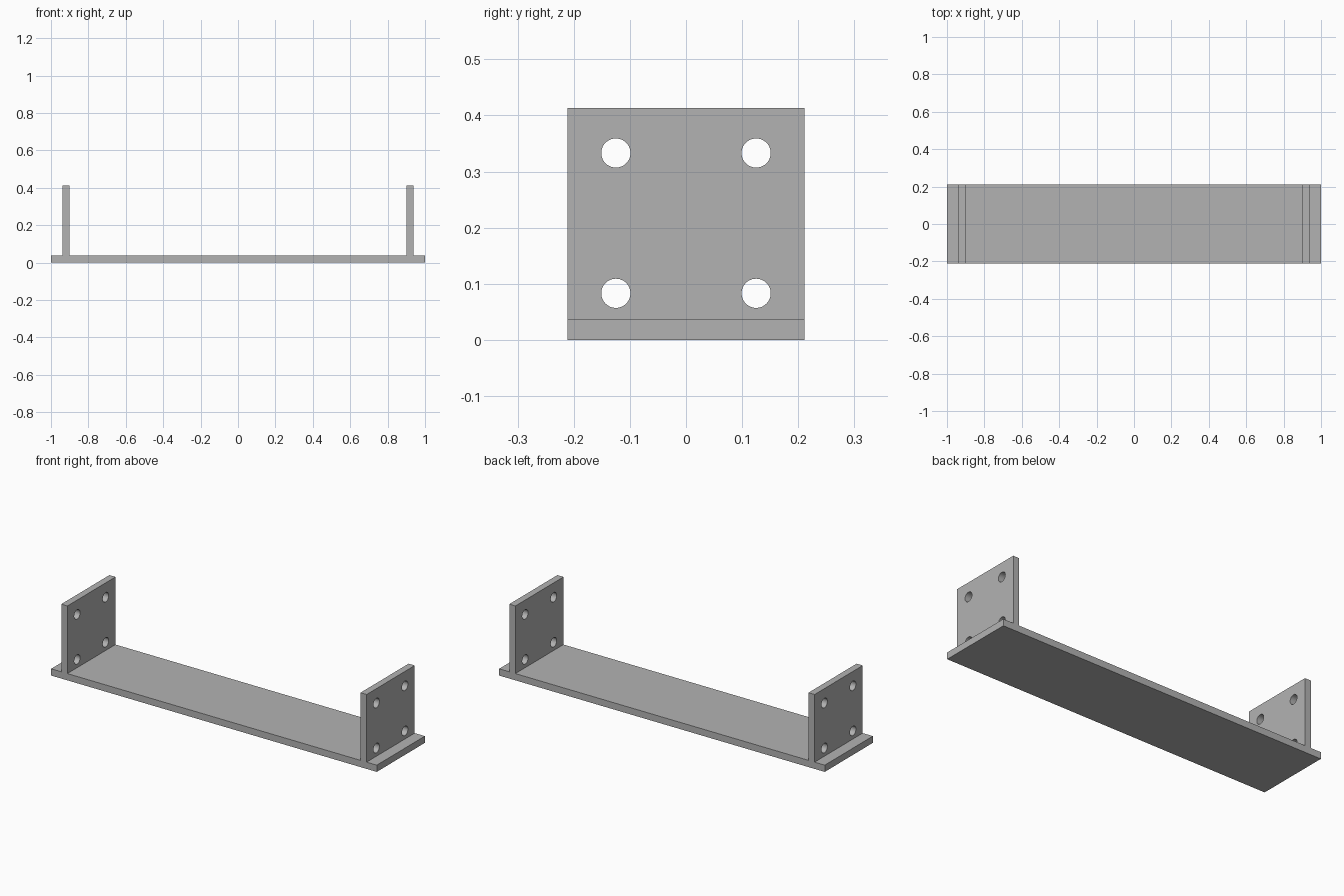
import bpy
from math import pi, radians

if "Cube" in bpy.data.objects:
    bpy.data.objects.remove(bpy.data.objects["Cube"])

DEPTH, THICK, HEIGHT = 0.422, 0.0375, 0.413
PLATE_X = 0.919
HOLE_Y, HOLE_Z, HOLE_R = 0.125, (0.083, 0.333), 0.026

grey = bpy.data.materials.new("plain grey")
grey.use_nodes = True
grey.diffuse_color = (0.45, 0.45, 0.45, 1)
grey.node_tree.nodes["Principled BSDF"].inputs["Base Color"].default_value = grey.diffuse_color


def box(name, size, location):
    bpy.ops.mesh.primitive_cube_add(size=1, location=location)
    ob = bpy.context.object
    ob.name = name
    ob.scale = size
    bpy.ops.object.transform_apply(location=False, rotation=False, scale=True)
    ob.data.materials.append(grey)
    return ob


def drill(ob, x, y, z):
    """Cut one round bolt hole through a plate along x."""
    bpy.ops.mesh.primitive_cylinder_add(vertices=48, radius=HOLE_R, depth=THICK * 3,
                                        location=(x, y, z), rotation=(0, pi / 2, 0))
    cutter = bpy.context.object
    mod = ob.modifiers.new("bolt hole", 'BOOLEAN')
    mod.operation = 'DIFFERENCE'
    mod.solver = 'EXACT'
    mod.object = cutter
    bpy.context.view_layer.objects.active = ob
    bpy.ops.object.modifier_apply(modifier=mod.name)
    bpy.data.objects.remove(cutter)


# Flat base
box("base_plate", (2, DEPTH, THICK), (0, 0, THICK / 2))

# Upright end plates, four bolt holes each
for name, side in (("left_end_plate", 1), ("right_end_plate", -1)):
    x = side * PLATE_X
    plate = box(name, (THICK, DEPTH, HEIGHT - THICK), (x, 0, (HEIGHT + THICK) / 2))
    for y in (-HOLE_Y, HOLE_Y):
        for z in HOLE_Z:
            drill(plate, x, y, z)
    plate.data.materials.clear()
    plate.data.materials.append(grey)
    for face in plate.data.polygons:
        face.material_index = 0
    bpy.ops.object.select_all(action='DESELECT')
    plate.select_set(True)
    bpy.context.view_layer.objects.active = plate
    bpy.ops.object.shade_smooth_by_angle(angle=radians(30))
